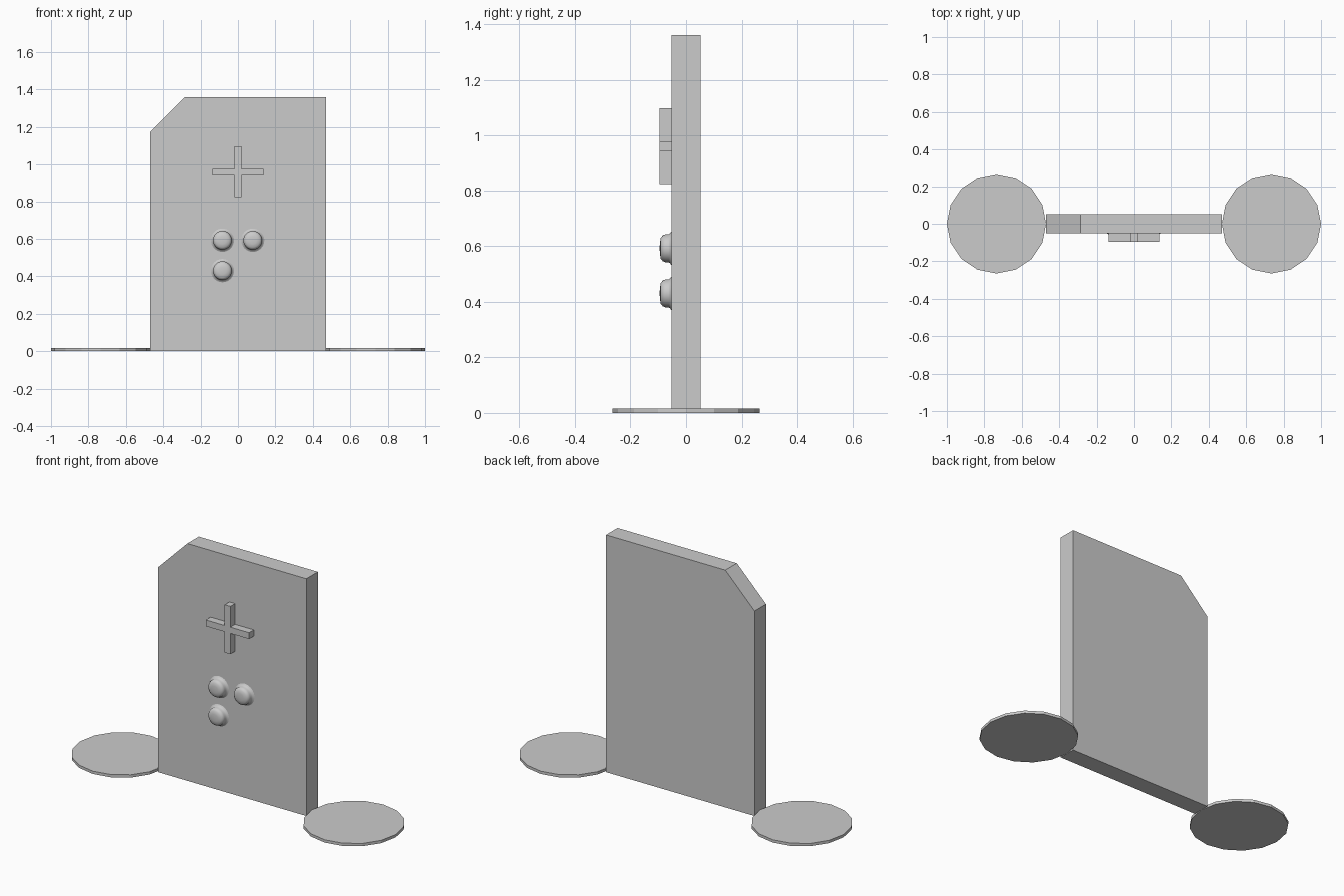
import bpy, bmesh, math
from mathutils import Matrix

cube = bpy.data.objects.get("Cube")
if cube:
    bpy.data.objects.remove(cube, do_unlink=True)

grey = bpy.data.materials.new("plain grey")
grey.use_nodes = True
grey.diffuse_color = (0.6, 0.6, 0.6, 1)
grey.node_tree.nodes["Principled BSDF"].inputs["Base Color"].default_value = grey.diffuse_color


def finish(name, bm):
    bmesh.ops.recalc_face_normals(bm, faces=bm.faces)
    mesh = bpy.data.meshes.new(name)
    bm.to_mesh(mesh)
    bm.free()
    mesh.materials.append(grey)
    obj = bpy.data.objects.new(name, mesh)
    bpy.context.collection.objects.link(obj)
    return obj


def extrude_outline(name, outline, y0, y1):
    """Solid from an x-z outline, running from y0 to y1."""
    bm = bmesh.new()
    face = bm.faces.new([bm.verts.new((x, y0, z)) for x, z in outline])
    ext = bmesh.ops.extrude_face_region(bm, geom=[face])
    moved = [v for v in ext["geom"] if isinstance(v, bmesh.types.BMVert)]
    bmesh.ops.translate(bm, verts=moved, vec=(0, y1 - y0, 0))
    return finish(name, bm)


# Upright body with one clipped top corner
W, H, T = 0.47, 1.36, 0.052
extrude_outline("body", [(-W, 0), (W, 0), (W, H), (-0.285, H), (-W, 1.175)], -T, T)

# Raised plus-shaped pad
a, b, cz = 0.018, 0.137, 0.96
quarter = [(a, b), (a, a), (b, a)]
plus = []
for k in range(4):
    c, s = round(math.cos(k * math.pi / 2)), round(math.sin(k * math.pi / 2))
    plus += [(x * c + z * s, z * c - x * s + cz) for x, z in quarter]
extrude_outline("cross_pad", plus, -0.095, -T)

# Round domed buttons with a flared foot: radius, height
profile = [(0.062, 0), (0.055, 0.004), (0.05, 0.011), (0.05, 0.022),
           (0.046, 0.032), (0.037, 0.039), (0.02, 0.042), (0, 0.043)]
buttons = {"button_upper_right": (-0.083, 0.592),
           "button_upper_left": (0.079, 0.592),
           "button_lower_right": (-0.083, 0.43)}
for name, (x, z) in buttons.items():
    bm = bmesh.new()
    pts = [bm.verts.new((r, -h, 0)) for r, h in profile]
    edges = [bm.edges.new(pair) for pair in zip(pts, pts[1:])]
    bmesh.ops.spin(bm, geom=pts + edges, cent=(0, 0, 0), axis=(0, 1, 0),
                   angle=math.tau, steps=32)
    bmesh.ops.remove_doubles(bm, verts=bm.verts, dist=0.0001)
    button = finish(name, bm)
    button.location = (x, -T, z)
    bpy.ops.object.select_all(action="DESELECT")
    button.select_set(True)
    bpy.context.view_layer.objects.active = button
    bpy.ops.object.shade_smooth_by_angle(angle=math.radians(50))

# Flat discs at the bottom corners
R, D = 0.265, 0.016
for name, side in (("left_disc", 1), ("right_disc", -1)):
    bm = bmesh.new()
    bmesh.ops.create_cone(bm, cap_ends=True, segments=16, radius1=R, radius2=R, depth=D,
                          matrix=Matrix.Translation((side * (1 - R), 0, D / 2)))
    finish(name, bm)
